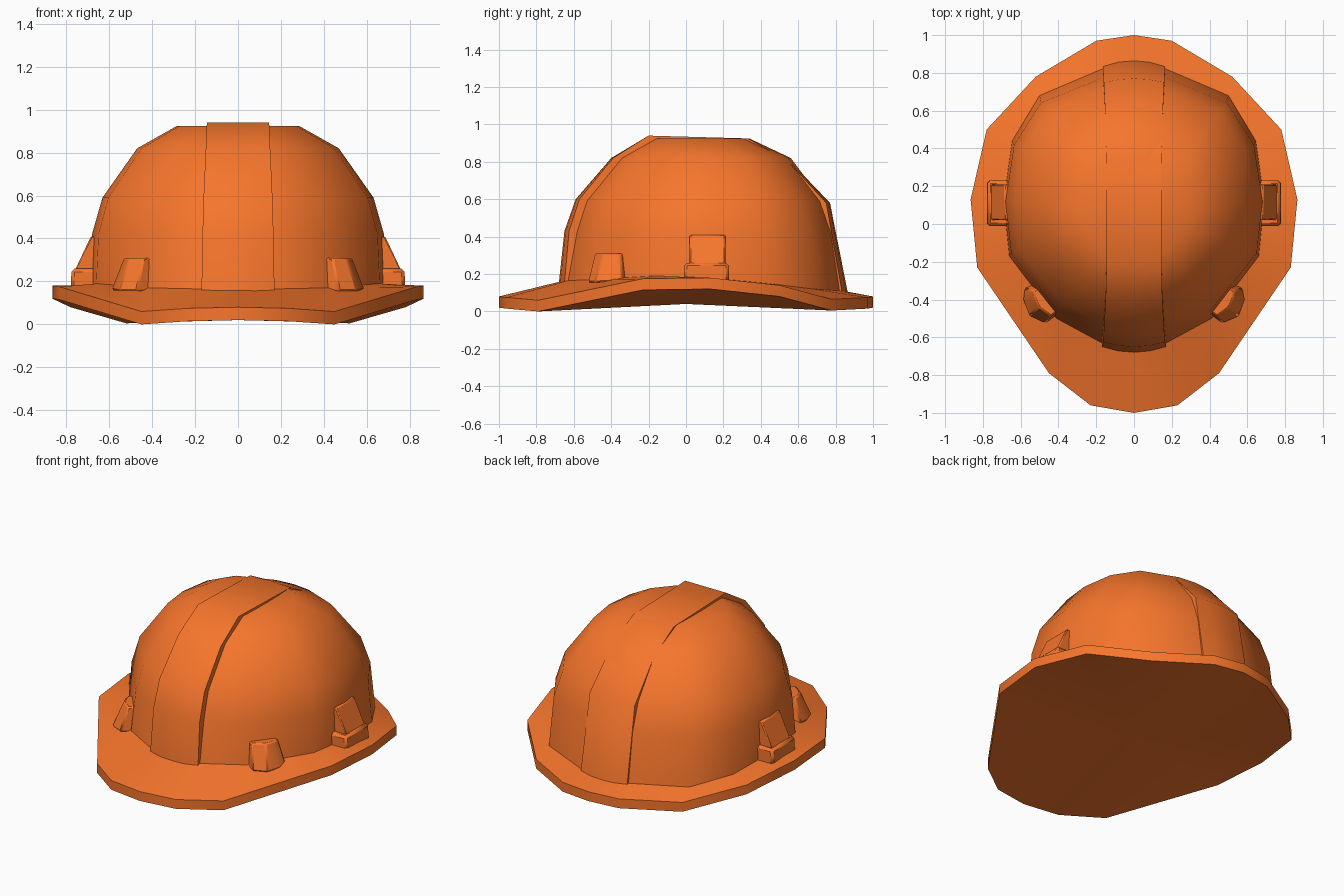
import bpy, bmesh, math

if "Cube" in bpy.data.objects:
    bpy.data.objects.remove(bpy.data.objects["Cube"])

orange = bpy.data.materials.new("orange_plastic")
orange.diffuse_color = (0.93, 0.18, 0.025, 1)
orange.use_nodes = True
orange.node_tree.nodes["Principled BSDF"].inputs["Base Color"].default_value = orange.diffuse_color


def full(half):
    """Mirror a half outline (back to front, x >= 0) into a closed ring."""
    return half + [(-p[0], *p[1:]) for p in half[-2:0:-1]]


def loft(name, rings, closed=True, cap_start=None, cap_end=None, angle=50):
    """Skin a list of rings; a cap is a centre point (fan) or 'ngon'."""
    bm = bmesh.new()
    vs = [[bm.verts.new(p) for p in r] for r in rings]
    n = len(rings[0])
    for a, b in zip(vs, vs[1:]):
        for i in range(n if closed else n - 1):
            j = (i + 1) % n
            bm.faces.new((a[i], a[j], b[j], b[i]))
    for cap, ring in ((cap_start, vs[0]), (cap_end, vs[-1])):
        if cap == 'ngon':
            bm.faces.new(ring)
        elif cap:
            c = bm.verts.new(cap)
            for i in range(n):
                bm.faces.new((ring[i], ring[(i + 1) % n], c))
    bmesh.ops.recalc_face_normals(bm, faces=bm.faces)
    me = bpy.data.meshes.new(name)
    bm.to_mesh(me)
    bm.free()
    ob = bpy.data.objects.new(name, me)
    bpy.context.collection.objects.link(ob)
    me.materials.append(orange)
    bpy.ops.object.select_all(action='DESELECT')
    ob.select_set(True)
    bpy.context.view_layer.objects.active = ob
    bpy.ops.object.shade_smooth_by_angle(angle=math.radians(angle))
    return ob


def clip(name, bottom, top, bevel=0.012):
    """Tapered block on the right side, mirrored to the left."""
    ob = loft(name, [bottom, top], cap_start='ngon', cap_end='ngon', angle=30)
    b = ob.modifiers.new("soft_edges", 'BEVEL')
    b.width, b.segments = bevel, 1
    ob.modifiers.new("mirror", 'MIRROR')


def rect(x0, x1, y0, y1, z):
    return [(x0, y0, z), (x1, y0, z), (x1, y1, z), (x0, y1, z)]


# Outlines: brim edge (underside height) and where the shell meets the brim
edge = full([(0, 1, .02), (.20, .97, .015), (.52, .78, .005), (.78, .50, .08),
             (.865, .13, .12), (.83, -.23, .115), (.45, -.79, 0),
             (.23, -.96, .015), (0, -1, .02)])
base = full([(0, .84, .11), (.17, .82, .11), (.50, .68, .12), (.645, .44, .15),
             (.69, .12, .18), (.66, -.17, .19), (.41, -.50, .17),
             (.17, -.63, .165), (0, -.65, .165)])

# Brim with arched underside
rim_top = [(x, y, z + .06) for x, y, z in edge]
loft("brim", [edge, rim_top, base], cap_start=(0, 0, .04), angle=40)

# Domed shell: (x scale, y scale, y centre, height)
rings = [base]
for sx, sy, cy, z in ((.985, .935, .095, .42), (.915, .86, .092, .59),
                      (.68, .625, .095, .82), (.41, .36, .07, .925)):
    rings.append([(x * sx, cy + (y - .095) * sy, z) for x, y, _ in base])
loft("shell", rings, cap_end=(0, .07, .915))

# Raised centre ridge: (y, z, half width, crown bulge)
path = [(-.68, .15, .17, .03), (-.65, .43, .165, .025), (-.59, .60, .16, .02),
        (-.40, .82, .15, .01), (-.20, .94, .145, 0), (.33, .925, .145, 0),
        (.55, .81, .15, .01), (.77, .58, .16, .02), (.865, .10, .165, .03)]
sections = []
for y, z, w, bulge in path:
    ey = y - math.copysign(bulge, y)
    sy, sz = .08 + (ey - .08) * .88, .1 + (z - .1) * .9
    sections.append([(-w, sy, sz), (-w, ey, z), (-w * .5, y - (y - ey) * .25, z),
                     (0, y, z), (w * .5, y - (y - ey) * .25, z),
                     (w, ey, z), (w, sy, sz)])
loft("centre_ridge", sections, closed=False)

# Side accessory slots: block with a wedge above
clip("side_slot_block", rect(.60, .78, -.01, .23, .15), rect(.60, .775, -.01, .23, .26), .015)
clip("side_slot_wedge", rect(.60, .765, .02, .21, .24), rect(.60, .685, .02, .21, .41), .006)

# Front strap lugs on the front corners
clip("front_lug",
     [(.50, -.30, .15), (.58, -.34, .16), (.588, -.40, .16), (.555, -.49, .155),
      (.47, -.525, .155), (.39, -.47, .155)],
     [(.46, -.31, .31), (.53, -.35, .31), (.53, -.38, .31), (.505, -.44, .31),
      (.44, -.49, .31), (.37, -.44, .31)], .008)
